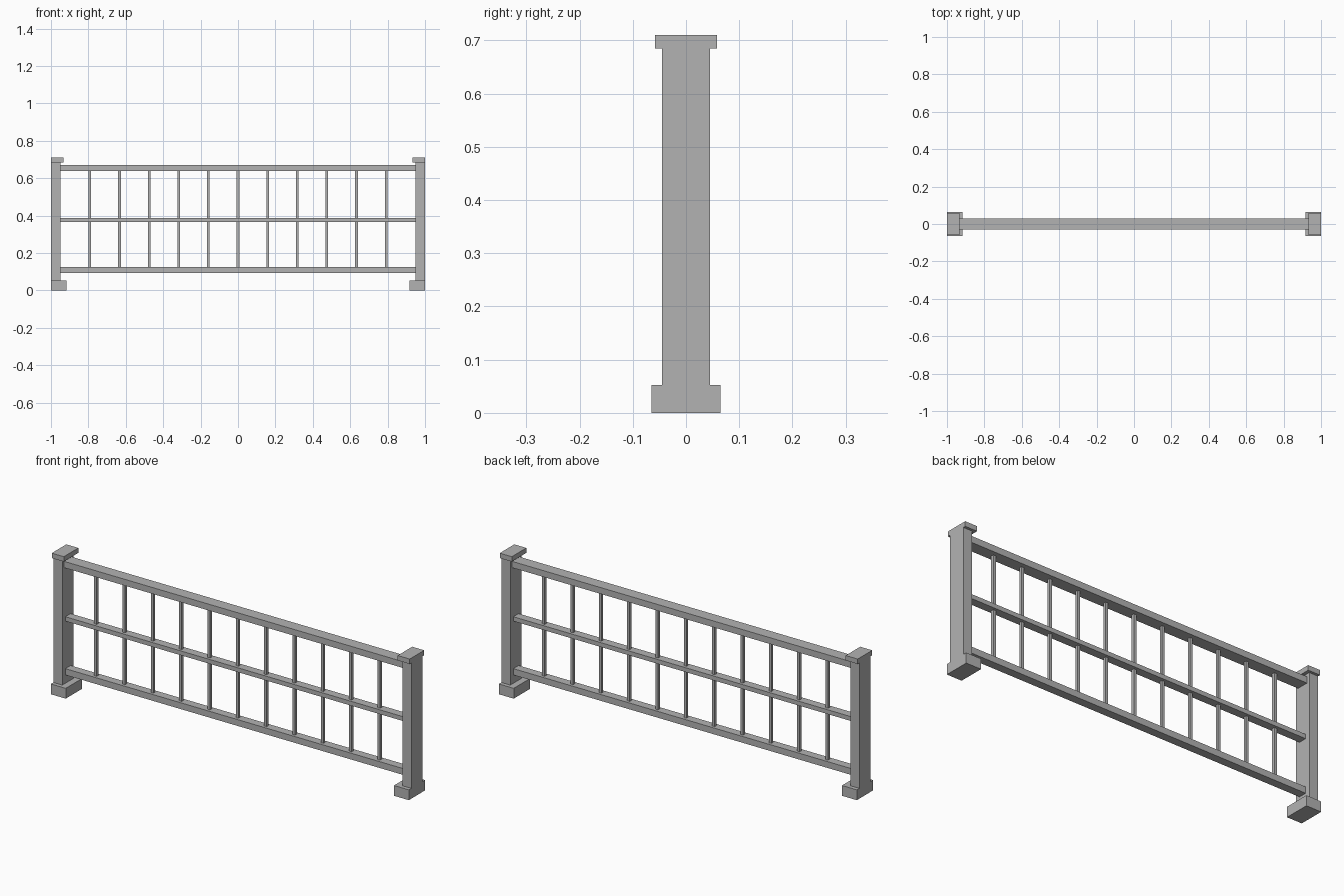
import bpy

cube = bpy.data.objects.get("Cube")
if cube:
    bpy.data.objects.remove(cube, do_unlink=True)

# Single painted-metal grey
grey = bpy.data.materials.new("grey_metal")
grey.use_nodes = True
colour = (0.45, 0.45, 0.45, 1)
grey.diffuse_color = colour
grey.node_tree.nodes["Principled BSDF"].inputs["Base Color"].default_value = colour


def box(name, x0, x1, depth, z0, z1):
    """Box centred on y = 0."""
    bpy.ops.mesh.primitive_cube_add(size=1, location=((x0 + x1) / 2, 0, (z0 + z1) / 2))
    obj = bpy.context.object
    obj.name = name
    obj.scale = (abs(x1 - x0), depth, z1 - z0)
    bpy.ops.object.transform_apply(location=False, rotation=False, scale=True)
    obj.data.materials.append(grey)
    return obj


INNER = 0.95          # inner face of the posts
BOTTOM, TOP = 0.11, 0.655

# End posts, flush with their feet and caps on the outer side
for side, s in (("left", 1), ("right", -1)):
    box(f"{side}_post", s * INNER, s, 0.09, 0.052, 0.685)
    box(f"{side}_foot", s * 0.917, s, 0.13, 0, 0.052)
    box(f"{side}_cap", s * 0.933, s, 0.116, 0.685, 0.71)

# Horizontal rails
for name, z, depth, height in (("top_rail", TOP, 0.06, 0.032),
                               ("middle_rail", 0.377, 0.042, 0.022),
                               ("bottom_rail", BOTTOM, 0.042, 0.032)):
    box(name, -INNER, INNER, depth, z - height / 2, z + height / 2)

# Evenly spaced balusters
BAYS = 12
for i in range(1, BAYS):
    x = -INNER + 2 * INNER * i / BAYS
    box(f"baluster_{i}", x - 0.007, x + 0.007, 0.014, BOTTOM, TOP)
